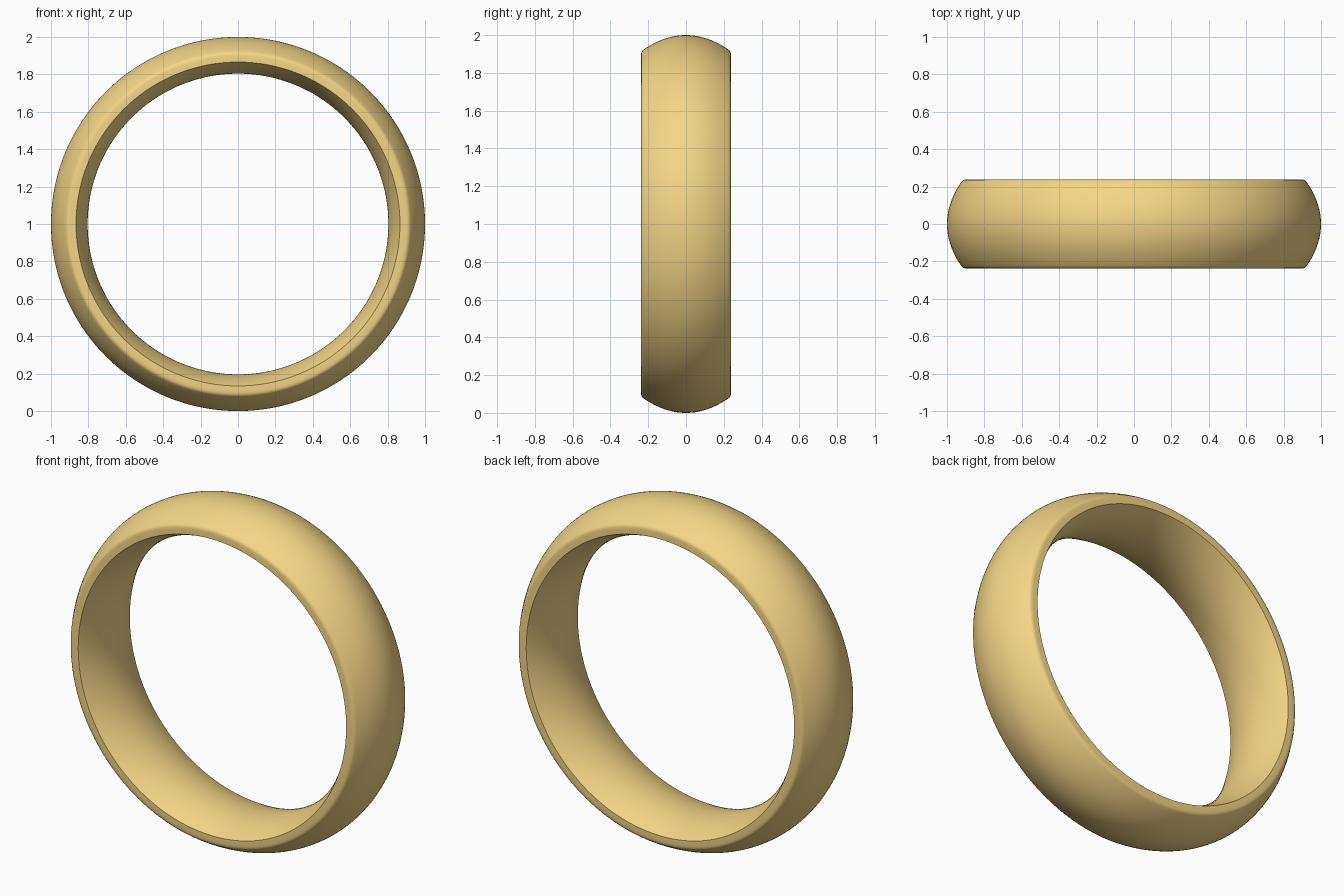
import bpy, bmesh, math

if "Cube" in bpy.data.objects:
    bpy.data.objects.remove(bpy.data.objects["Cube"])

# Half-cross-section parameters: comfort-fit band, domed outside, convex inside
HALF = 0.238
EDGE_IN, BORE = 0.866, 0.804
STEPS, SEGMENTS = 24, 192

profile = []
# Domed outer face
for i in range(STEPS + 1):
    y = -0.224 + 0.448 * i / STEPS
    profile.append((1.0 - 0.076 * (y / 0.224) ** 2, y))
# Small rounded shoulder, then flat rim
shoulder = [(0.919, 0.230), (0.913, 0.2345), (0.905, 0.237), (0.895, HALF)]
profile += shoulder
# Convex inner face, front to back
for i in range(STEPS + 1):
    y = HALF - 2 * HALF * i / STEPS
    profile.append((BORE + (EDGE_IN - BORE) * (y / HALF) ** 2, y))
profile += [(r, -y) for r, y in reversed(shoulder)]

# Revolve the section around the y axis
bm = bmesh.new()
rings = []
for s in range(SEGMENTS):
    a = 2 * math.pi * s / SEGMENTS
    rings.append([bm.verts.new((r * math.cos(a), y, 1 + r * math.sin(a))) for r, y in profile])
n = len(profile)
for s in range(SEGMENTS):
    p, q = rings[s], rings[(s + 1) % SEGMENTS]
    for i in range(n):
        j = (i + 1) % n
        bm.faces.new((p[i], p[j], q[j], q[i]))
bmesh.ops.recalc_face_normals(bm, faces=bm.faces)
mesh = bpy.data.meshes.new("ring_band")
bm.to_mesh(mesh)
bm.free()
band = bpy.data.objects.new("ring_band", mesh)
bpy.context.collection.objects.link(band)

# Gold colour
gold = bpy.data.materials.new("gold")
gold.diffuse_color = (0.90, 0.67, 0.24, 1)
gold.use_nodes = True
gold.node_tree.nodes["Principled BSDF"].inputs["Base Color"].default_value = gold.diffuse_color
mesh.materials.append(gold)

bpy.context.view_layer.objects.active = band
band.select_set(True)
bpy.ops.object.shade_smooth_by_angle(angle=math.radians(35))
